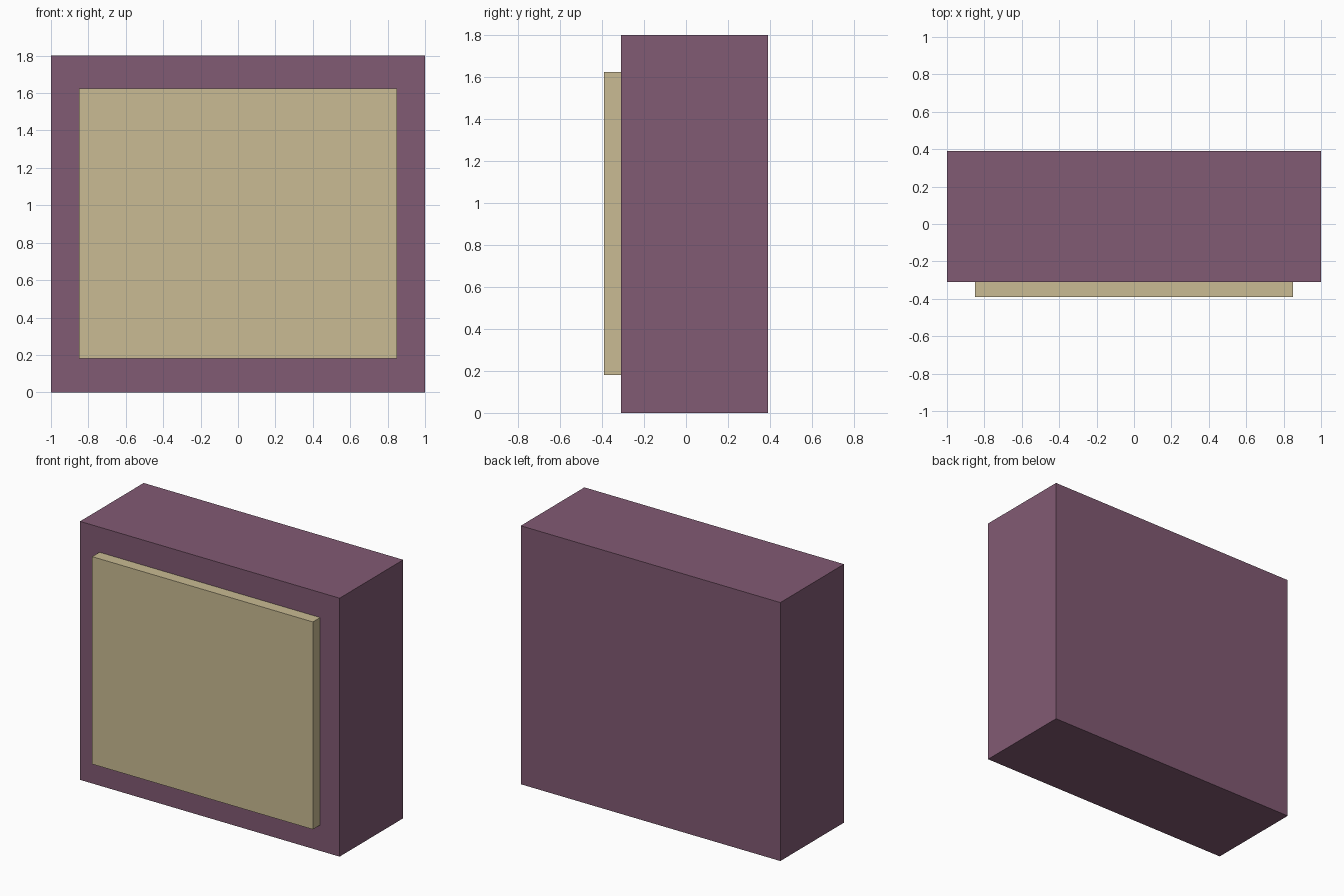
import bpy

if "Cube" in bpy.data.objects:
    bpy.data.objects.remove(bpy.data.objects["Cube"])


def material(name, rgb):
    m = bpy.data.materials.new(name)
    m.diffuse_color = (*rgb, 1.0)
    m.use_nodes = True
    m.node_tree.nodes["Principled BSDF"].inputs["Base Color"].default_value = m.diffuse_color
    return m


def box(name, lo, hi, mat):
    """Axis-aligned box between two corners."""
    centre = [(a + b) / 2 for a, b in zip(lo, hi)]
    bpy.ops.mesh.primitive_cube_add(size=1, location=centre)
    ob = bpy.context.object
    ob.name = name
    ob.scale = [b - a for a, b in zip(lo, hi)]
    bpy.ops.object.transform_apply(location=False, rotation=False, scale=True)
    ob.data.materials.append(mat)
    return ob


plum = material("plum", (0.222, 0.103, 0.172))
sand = material("sand", (0.585, 0.497, 0.292))

# Main block
box("body", (-1, -0.31, 0), (1, 0.39, 1.80), plum)

# Raised panel on the front face
box("front_panel", (-0.85, -0.39, 0.18), (0.85, -0.31, 1.625), sand)
